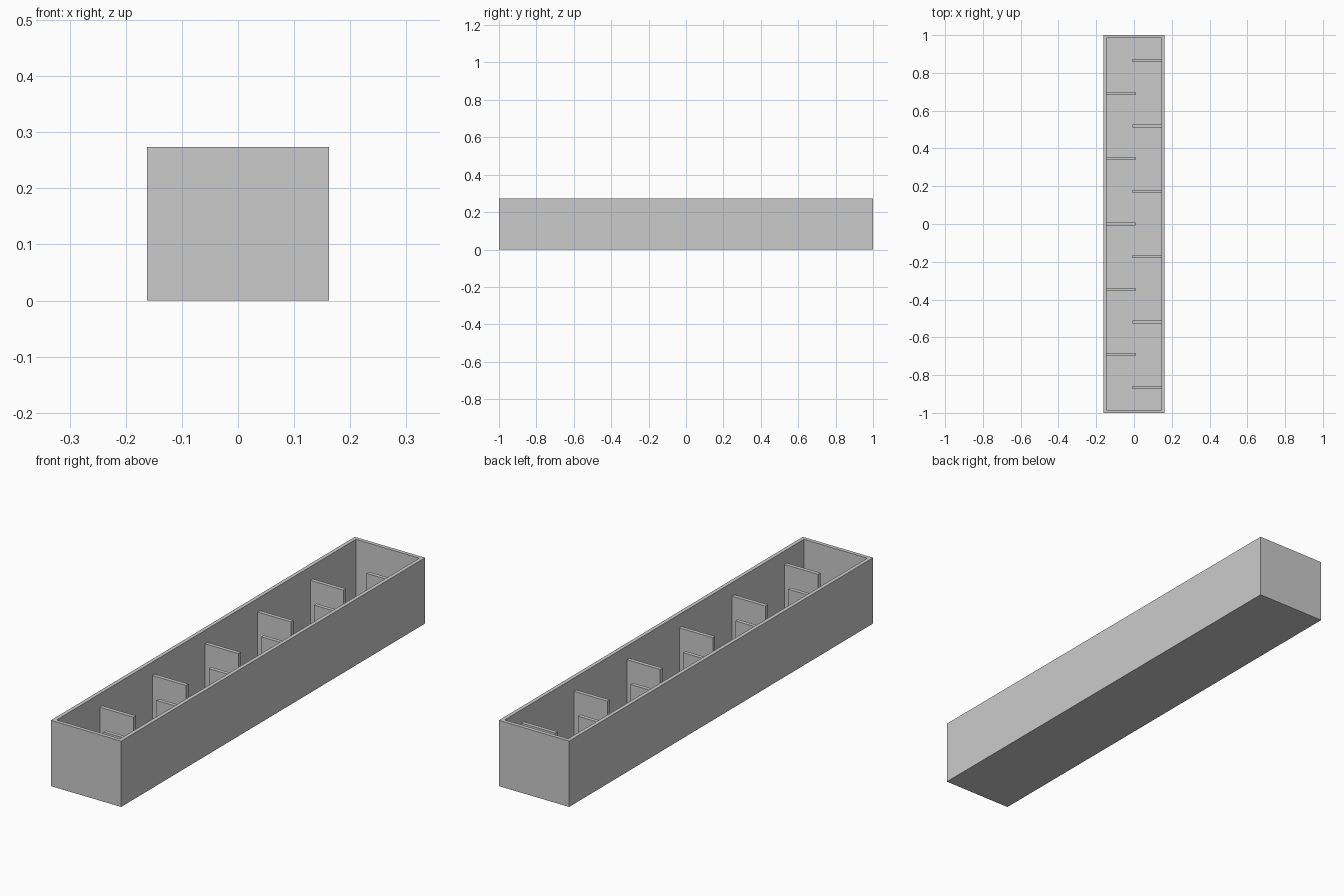
import bpy, bmesh
from mathutils import Vector

WIDTH, LENGTH, HEIGHT = 0.324, 2.0, 0.274
WALL = 0.016
BAFFLE_TOP = 0.218
BAFFLE_LENGTH = 0.154
SPACING = 0.173

cube = bpy.data.objects.get("Cube")
if cube:
    bpy.data.objects.remove(cube, do_unlink=True)

grey = bpy.data.materials.new("plain grey")
grey.use_nodes = True
colour = (0.6, 0.6, 0.6, 1)
grey.diffuse_color = colour
grey.node_tree.nodes["Principled BSDF"].inputs["Base Color"].default_value = colour


def box_mesh(low, high):
    """Axis-aligned box between two corners."""
    low, high = Vector(low), Vector(high)
    bm = bmesh.new()
    bmesh.ops.create_cube(bm, size=1)
    bmesh.ops.scale(bm, vec=high - low, verts=bm.verts)
    bmesh.ops.translate(bm, vec=(low + high) / 2, verts=bm.verts)
    return bm


def add_object(name, bm):
    mesh = bpy.data.meshes.new(name)
    bm.to_mesh(mesh)
    bm.free()
    mesh.materials.append(grey)
    obj = bpy.data.objects.new(name, mesh)
    bpy.context.collection.objects.link(obj)
    return obj


# Open trough: inset the top of a box and sink it down to the floor
bm = box_mesh((-WIDTH / 2, -LENGTH / 2, 0), (WIDTH / 2, LENGTH / 2, HEIGHT))
top = max(bm.faces, key=lambda f: f.calc_center_median().z)
bmesh.ops.inset_region(bm, faces=[top], thickness=WALL, use_even_offset=True)
inner = bmesh.ops.extrude_discrete_faces(bm, faces=[top])["faces"][0]
bmesh.ops.translate(bm, vec=(0, 0, WALL - HEIGHT), verts=inner.verts)
bmesh.ops.recalc_face_normals(bm, faces=bm.faces)
add_object("trough", bm)

# Staggered baffles, alternating between the two long walls
inside = WIDTH / 2 - WALL
for k in range(-5, 6):
    side, x0 = ("left", inside - BAFFLE_LENGTH) if k % 2 else ("right", -inside)
    y = k * SPACING
    bm = box_mesh((x0, y - WALL / 2, WALL),
                  (x0 + BAFFLE_LENGTH, y + WALL / 2, BAFFLE_TOP))
    add_object(f"{side}_baffle_{k + 6}", bm)
